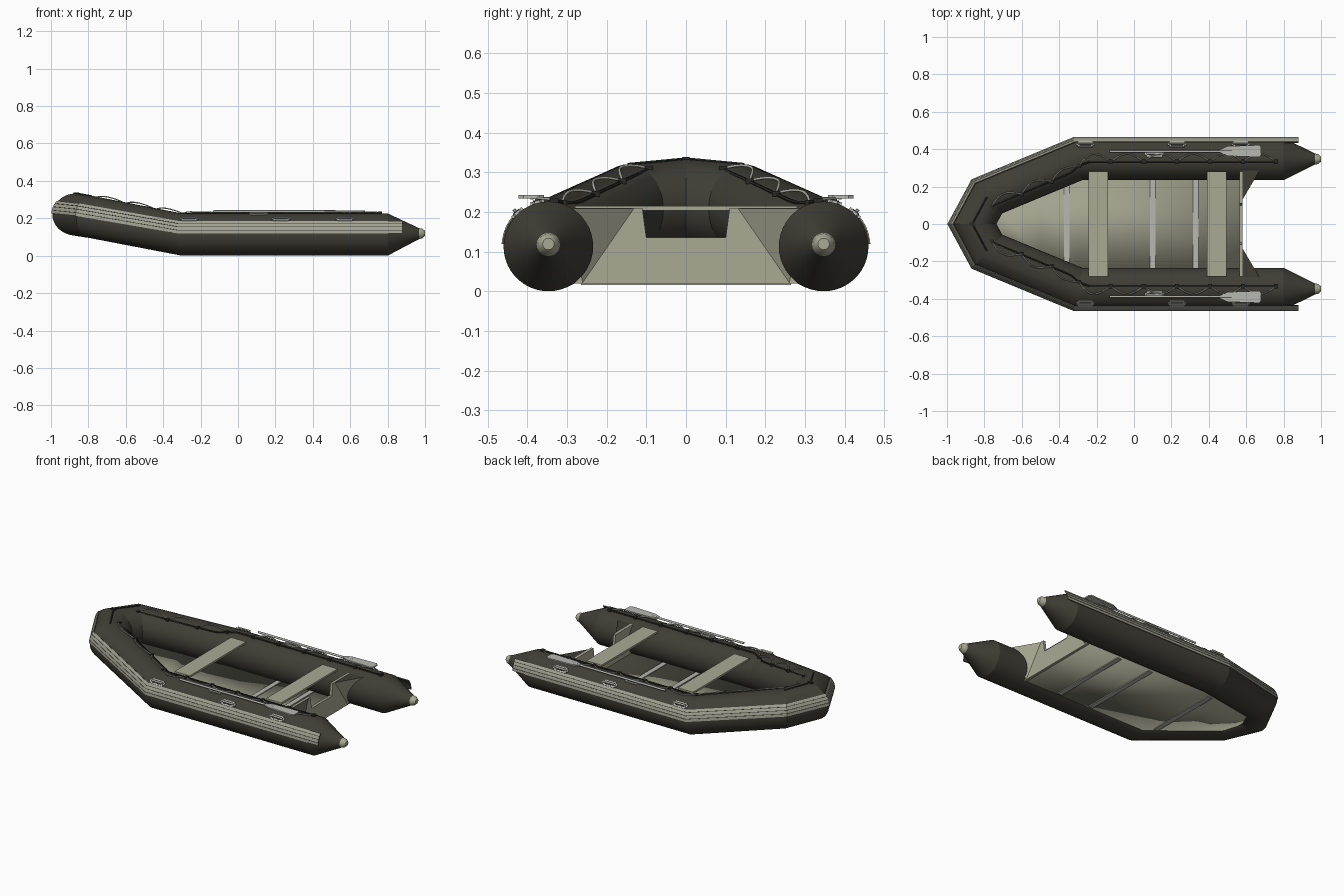
import bpy, bmesh, math
from mathutils import Vector

old = bpy.data.objects.get("Cube")
if old:
    bpy.data.objects.remove(old)


def material(name, *rgb):
    m = bpy.data.materials.new(name)
    m.use_nodes = True
    m.diffuse_color = (*rgb, 1)
    m.node_tree.nodes["Principled BSDF"].inputs["Base Color"].default_value = (*rgb, 1)
    return m


DARK = material("dark olive rubber", .05, .048, .036)
BLACK = material("black cord", .022, .022, .018)
FLOOR = material("floor panel", .36, .36, .27)
LIGHT = material("pale olive board", .40, .40, .30)
RIB = material("strake grey", .36, .36, .29)
GREY = material("light grey plastic", .48, .48, .44)


def finish(name, bm, mats, angle=15):
    bmesh.ops.recalc_face_normals(bm, faces=bm.faces)
    me = bpy.data.meshes.new(name)
    bm.to_mesh(me)
    bm.free()
    ob = bpy.data.objects.new(name, me)
    bpy.context.collection.objects.link(ob)
    for m in mats:
        me.materials.append(m)
    bpy.ops.object.select_all(action='DESELECT')
    ob.select_set(True)
    bpy.context.view_layer.objects.active = ob
    bpy.ops.object.shade_smooth_by_angle(angle=math.radians(angle))
    return ob


def sweep(name, path, profile, mat, scales=None, angle=15):
    """Sweep a closed (outward, up) profile along a path with mitred corners."""
    bm = bmesh.new()
    pts = [Vector(p) for p in path]
    rings = []
    for i, p in enumerate(pts):
        a = (p - pts[max(i - 1, 0)]).to_2d()
        b = (pts[min(i + 1, len(pts) - 1)] - p).to_2d()
        a = (a if a.length else b).normalized()
        b = (b if b.length else a).normalized()
        t = (a + b).normalized()
        side = Vector((t.y, -t.x, 0)) / max(t.dot(a), .5)
        k = scales[i] if scales else 1
        rings.append([bm.verts.new(p + side * u * k + Vector((0, 0, v * k))) for u, v in profile])
    n = len(profile)
    for r, q in zip(rings, rings[1:]):
        for j in range(n):
            bm.faces.new((r[j], r[(j + 1) % n], q[(j + 1) % n], q[j]))
    bm.faces.new(rings[0])
    bm.faces.new(rings[-1])
    return finish(name, bm, [mat], angle)


def circle(r, n):
    return [(r * math.cos(i * math.tau / n), r * math.sin(i * math.tau / n)) for i in range(n)]


def arc_band(r0, r1, a0, a1, n):
    angs = [math.radians(a0 + (a1 - a0) * i / n) for i in range(n + 1)]
    return [(r1 * math.cos(a), r1 * math.sin(a)) for a in angs] + \
           [(r0 * math.cos(a), r0 * math.sin(a)) for a in reversed(angs)]


def box(name, loc, size, mat, rot=0, bevel=0):
    bm = bmesh.new()
    bmesh.ops.create_cube(bm, size=1)
    for v in bm.verts:
        v.co = Vector(v.co[i] * size[i] for i in range(3))
    if bevel:
        edges = [e for e in bm.edges if abs(e.verts[0].co.z - e.verts[1].co.z) > 1e-5]
        bmesh.ops.bevel(bm, geom=edges, offset=bevel, segments=3, affect='EDGES')
    ob = finish(name, bm, [mat], 30)
    ob.location = loc
    ob.rotation_euler.x = rot
    return ob


def prism(name, pts, offset, mat):
    bm = bmesh.new()
    f = bm.faces.new([bm.verts.new(p) for p in pts])
    ext = bmesh.ops.extrude_face_region(bm, geom=[f])
    bmesh.ops.translate(bm, vec=offset, verts=[g for g in ext["geom"] if isinstance(g, bmesh.types.BMVert)])
    return finish(name, bm, [mat])


def mirrored(half, apex):
    return half + [apex] + [(x, -y, z) for x, y, z in reversed(half)]


# Buoyancy tube with tapered sterns
R, TY, TZ = .113, .347, .113
STERN, BEND, SHOULDER, APEX = (.8, TY, TZ), (-.3, TY, TZ), (-.785, .146, .207), (-.864, 0, .22)
half_scale = [.25, 1, 1, 1]
sweep("buoyancy_tube", mirrored([(.97, TY, .118), STERN, BEND, SHOULDER], APEX),
      circle(R, 44), DARK, half_scale + [1] + half_scale[::-1])

# Rubbing strake: dark backing with pale ribs
strake_path = mirrored([(.88, TY, TZ), BEND, SHOULDER], APEX)
sweep("strake_backing", strake_path, arc_band(.111, .1155, 3, 39, 6), DARK)
for i in range(4):
    sweep(f"strake_rib_{i + 1}", strake_path, arc_band(.112, .118, 3 + 9.2 * i, 10.5 + 9.2 * i, 2), RIB)


def on_tube(t, deg, r, m):
    """Point on one side of the tube; t runs 0..1 from stern to bow shoulder."""
    a, b, c = Vector((.76, TY, TZ)), Vector(BEND), Vector(SHOULDER)
    split = (a - b).length / ((a - b).length + (b - c).length)
    p = a.lerp(b, t / split) if t < split else b.lerp(c, (t - split) / (1 - split))
    w = min(max((t - split) / .08 + .5, 0), 1)
    out = Vector((0, 1, 0)).lerp(Vector((-.39, .92, 0)), w)
    ang = math.radians(deg + 22 * w)
    p = p + out * r * math.cos(ang) + Vector((0, 0, r * math.sin(ang)))
    return Vector((p.x, p.y * m, p.z))


N, LOOPS = 120, 9
for m, side in ((1, "left"), (-1, "right")):
    # Stern cone tips
    sweep(f"cone_tip_{side}", [(.955, m * TY, .117), (.985, m * TY, .119), (.999, m * TY, .119)],
          circle(.029, 20), LIGHT, [1.1, .9, .5], 40)

    # Grab line: seam cord, scalloped rope and its anchors
    sweep(f"seam_cord_{side}", [on_tube(i / 40, 97, .114, m) for i in range(41)], circle(.005, 6), BLACK)
    rope = []
    for i in range(N + 1):
        sag = abs(math.sin(math.pi * LOOPS * i / N))
        rope.append(on_tube(i / N, 97 - 20 * sag, .117 + .007 * sag, m))
    sweep(f"grab_rope_{side}", rope, circle(.0035, 6), GREY, angle=70)
    for i in range(LOOPS + 1):
        box(f"rope_anchor_{side}_{i + 1}", on_tube(i / LOOPS, 97, .116, m), (.022, .022, .014), BLACK)

    # Carry handles and rowlock pad
    for i, (x, deg) in enumerate(((-.26, 47), (.23, 47), (.57, 47), (.11, 76))):
        a = math.radians(deg)
        for part, r, size, mat in (("base", .115, (.1, .036, .008), GREY),
                                   ("recess", .1195, (.074, .02, .003), DARK),
                                   ("grip", .124, (.085, .009, .008), GREY)):
            loc = (x, m * (TY + r * math.cos(a)), TZ + r * math.sin(a))
            box(f"handle_{part}_{side}_{i + 1}", loc, size, mat, m * (a - math.pi / 2), size[1] * .3)

    # Oars lying on the tube
    sweep(f"oar_shaft_{side}", [(-.13, m * .388, .237), (.52, m * .388, .237)], circle(.0065, 10), GREY, angle=50)
    blade = [(.46, .008), (.5, .026), (.67, .032), (.68, .02)]
    outline = [(x, m * .39 + y, .234) for x, y in blade] + [(x, m * .39 - y, .234) for x, y in reversed(blade)]
    prism(f"oar_blade_{side}", outline, (0, 0, .008), GREY)

    # Transom knee: pale wedge with dark top
    top = [(.58, m * .13, .208), (.58, m * .3, .208), (.68, m * .3, .208)]
    bm = bmesh.new()
    v = [bm.verts.new(p) for p in top + [(.58, m * .26, .02)]]
    for ids in ((0, 1, 2), (0, 1, 3), (1, 2, 3), (0, 2, 3)):
        bm.faces.new([v[i] for i in ids])
    knee = finish(f"transom_knee_{side}", bm, [LIGHT, DARK])
    for f in knee.data.polygons:
        f.material_index = int(abs(f.normal.z) > .9)

# Bow ring on top of the tube
box("bow_anchor", (APEX[0], 0, APEX[2] + R), (.03, .018, .012), BLACK)
sweep("bow_cord", [(SHOULDER[0], .146, .32), (APEX[0], 0, .334), (SHOULDER[0], -.146, .32)], circle(.004, 6), BLACK)

# Transom with motor notch
half = [(.28, .02), (.28, .21), (.11, .21), (.1, .135)]
prism("transom", [(.565, y, z) for y, z in half] + [(.565, -y, z) for y, z in reversed(half)], (.016, 0, 0), LIGHT)

# Floor rising toward the bow
bm = bmesh.new()
rows = []
for x, w, z in ((.57, .28, .028), (-.3, .28, .028), (-.5, .2, .064), (-.74, .11, .112), (-.79, .05, .125)):
    rows.append([bm.verts.new((x, s * w, z)) for s in (-1, 1)])
for r, q in zip(rows, rows[1:]):
    bm.faces.new((r[0], r[1], q[1], q[0]))
floor = finish("floor", bm, [FLOOR])
mod = floor.modifiers.new("thickness", 'SOLIDIFY')
mod.thickness, mod.offset = .014, 0

# Floor joints
for i, (x, w, z) in enumerate(((-.36, .48, .038), (.1, .53, .028), (.33, .53, .028))):
    box(f"floor_joint_{i + 1}", (x, 0, z), (.03, w, .024), GREY)

# Bench seats
for name, x in (("front_seat", -.192), ("rear_seat", .443)):
    box(name, (x, 0, .209), (.105, .56, .012), LIGHT)
